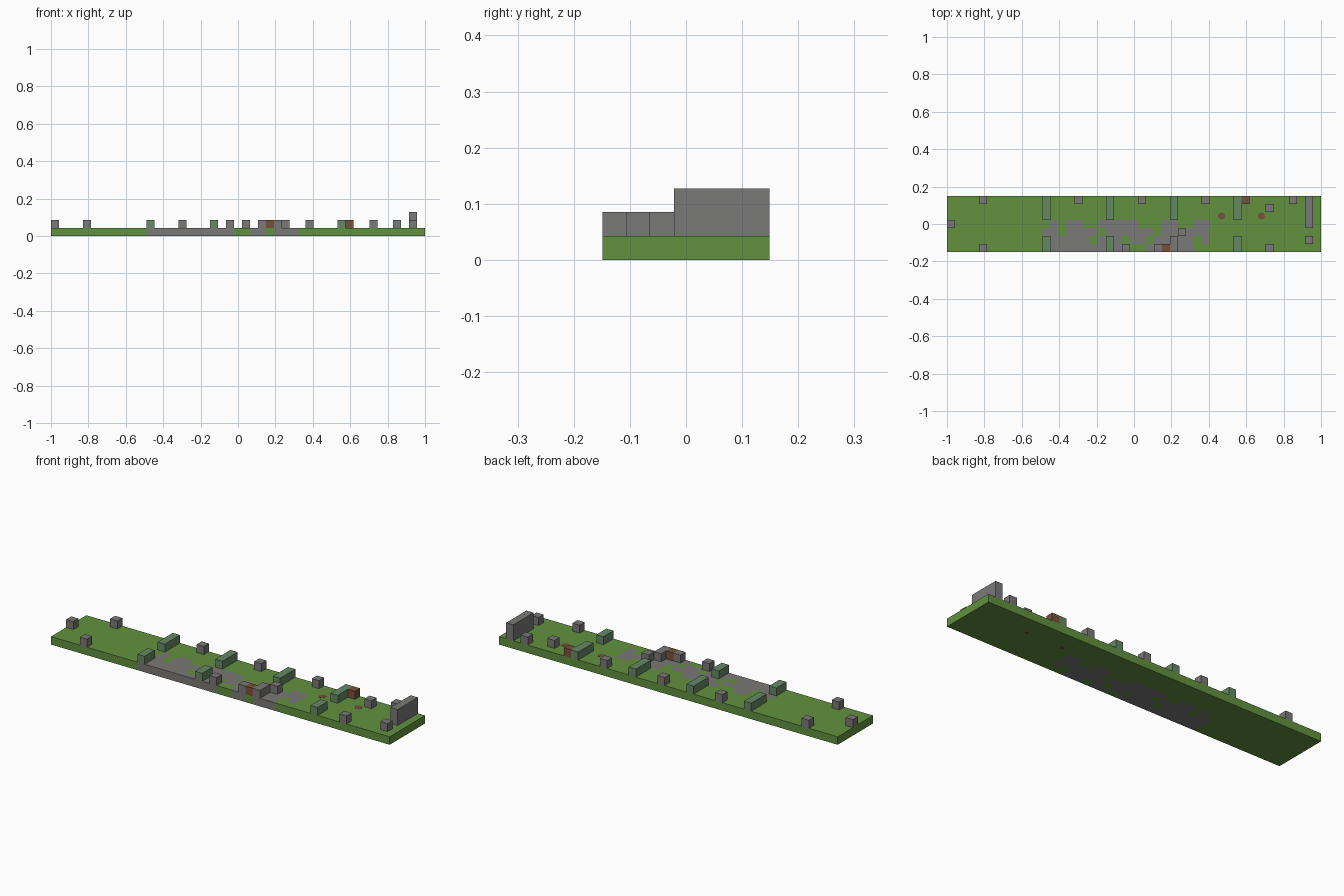
import bpy
import bmesh
from mathutils import Matrix

cube = bpy.data.objects.get("Cube")
if cube:
    bpy.data.objects.remove(cube, do_unlink=True)

COLS, ROWS = 47, 7
CELL = 2 / COLS


def material(name, rgb):
    mat = bpy.data.materials.new(name)
    mat.use_nodes = True
    color = (*rgb, 1)
    mat.diffuse_color = color
    bsdf = next(n for n in mat.node_tree.nodes if n.type == 'BSDF_PRINCIPLED')
    bsdf.inputs["Base Color"].default_value = color
    return mat


grass = material("grass green", (0.122, 0.285, 0.05))
stone = material("stone grey", (0.195, 0.192, 0.188))
mossy = material("mossy green grey", (0.13, 0.25, 0.13))
brown = material("earth brown", (0.19, 0.083, 0.04))


def add_object(name, bm, *mats):
    mesh = bpy.data.meshes.new(name)
    bm.to_mesh(mesh)
    bm.free()
    for mat in mats:
        mesh.materials.append(mat)
    obj = bpy.data.objects.new(name, mesh)
    bpy.context.collection.objects.link(obj)


def center(col, row):
    return (col + 0.5 - COLS / 2) * CELL, (row + 0.5 - ROWS / 2) * CELL


def block(name, col, row, mat, length=1, height=1):
    """Box standing on the ground, running backwards from its first row."""
    x, y = center(col, row + (length - 1) / 2)
    bm = bmesh.new()
    bmesh.ops.create_cube(bm, size=CELL)
    bmesh.ops.scale(bm, vec=(1, length, height), verts=bm.verts)
    bmesh.ops.translate(bm, vec=(x, y, CELL * (1 + height / 2)), verts=bm.verts)
    add_object(name, bm, mat)


def spot(name, col, row, z, radius):
    x, y = center(col, row)
    bm = bmesh.new()
    bmesh.ops.create_cone(bm, cap_ends=True, segments=8, radius1=radius,
                          radius2=radius, depth=0.002,
                          matrix=Matrix.Translation((x, y, z)))
    add_object(name, bm, brown)


# Ground slab with a stone path, drawn from the back row to the front row
PATH_START = 12
PATH = [
    ".#.##..#####...##..##",
    "##.####.######.######",
    "######.###.##.#####.#",
    "###########..##.###..",
]
bm = bmesh.new()
bmesh.ops.create_grid(bm, x_segments=COLS, y_segments=ROWS, size=1)
bmesh.ops.scale(bm, vec=(1, ROWS / COLS, 1), verts=bm.verts)
top = bmesh.ops.extrude_face_region(bm, geom=bm.faces[:], use_keep_orig=True)
raised = [g for g in top["geom"] if isinstance(g, bmesh.types.BMVert)]
bmesh.ops.translate(bm, vec=(0, 0, CELL), verts=raised)
bmesh.ops.recalc_face_normals(bm, faces=bm.faces)
for face in bm.faces:
    inside = face.calc_center_median() - face.normal * CELL * 0.2
    col = int((inside.x + 1) / CELL) - PATH_START
    row = int(inside.y / CELL + ROWS / 2)
    if row < len(PATH) and 0 <= col < len(PATH[0]):
        face.material_index = int(PATH[len(PATH) - 1 - row][col] == "#")
add_object("ground", bm, grass, stone)

# Single stones along the two long edges
for col in (4, 16, 24, 32, 43):
    block("back_stone", col, 6, stone)
for col in (4, 22, 26, 40):
    block("front_stone", col, 0, stone)
for col, row in ((0, 3), (29, 2), (40, 5), (45, 1)):
    block("inner_stone", col, row, stone)

# Low hedges in facing pairs, one front partner being plain stone
for col in (12, 20, 28, 36):
    block("back_hedge", col, 4, mossy, length=3)
    block("front_hedge", col, 0, stone if col == 28 else mossy, length=2)

# Brown crates, end wall and round earth spots
block("front_crate", 27, 0, brown)
block("back_crate", 37, 6, brown)
block("end_wall", 45, 3, stone, length=4, height=2)
for col in (34, 39):
    spot("earth_spot", col, 4, CELL, CELL * 0.46)
    spot("underside_spot", col, 4, 0.0005, CELL * 0.25)
